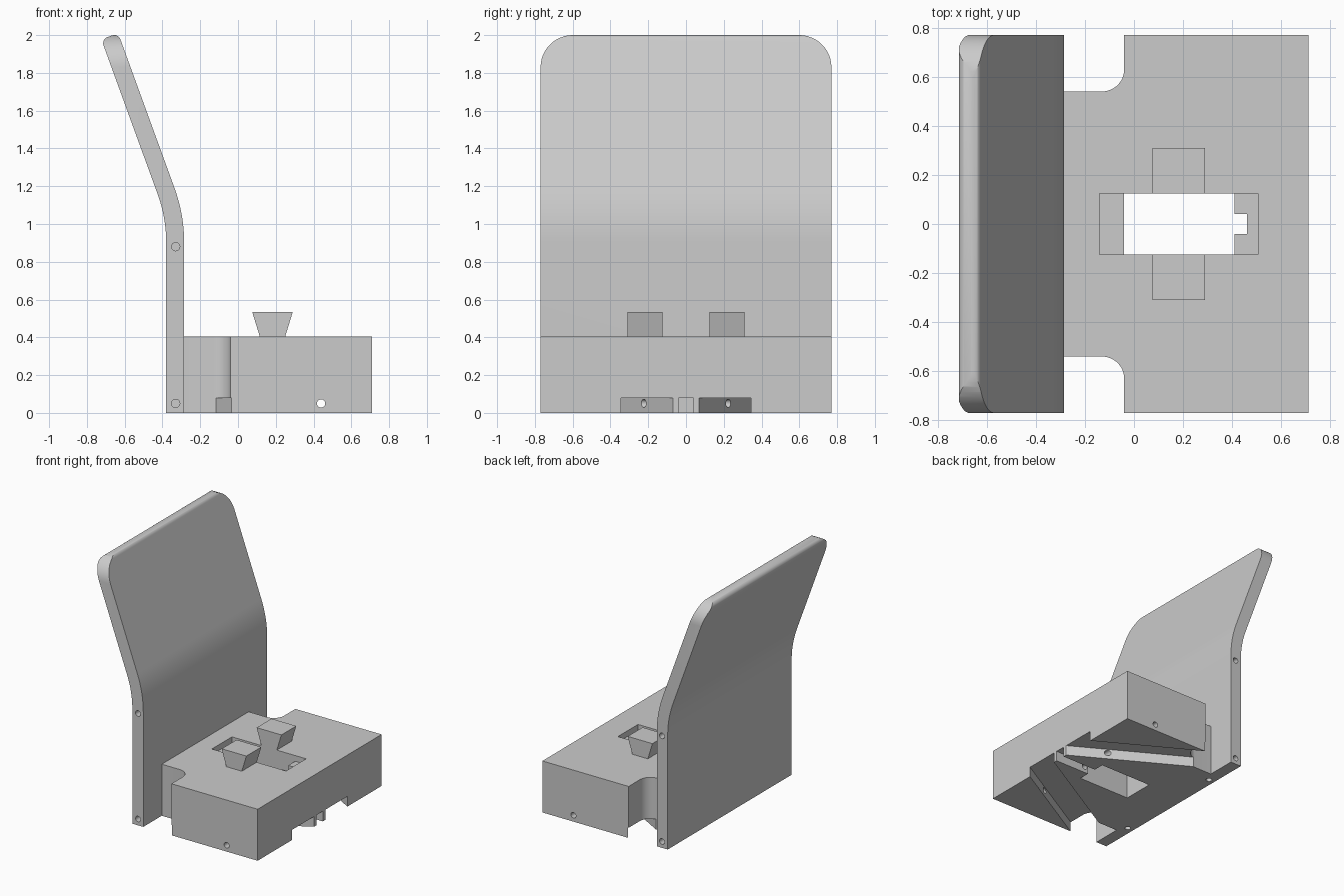
import bpy, bmesh, math
from mathutils import Vector

cube = bpy.data.objects.get("Cube")
if cube:
    bpy.data.objects.remove(cube, do_unlink=True)

grey = bpy.data.materials.new("plain grey")
grey.use_nodes = True
GREY = (0.6, 0.6, 0.6, 1)
grey.diffuse_color = GREY
grey.node_tree.nodes["Principled BSDF"].inputs["Base Color"].default_value = GREY


def prism(name, points, axis, lo, hi):
    """Extrude a 2D outline along x, y or z from lo to hi."""
    place = {"x": lambda a, b, t: (t, a, b),
             "y": lambda a, b, t: (a, t, b),
             "z": lambda a, b, t: (a, b, t)}[axis]
    bm = bmesh.new()
    face = bm.faces.new([bm.verts.new(place(a, b, lo)) for a, b in points])
    ext = bmesh.ops.extrude_face_region(bm, geom=[face])
    moved = [v for v in ext["geom"] if isinstance(v, bmesh.types.BMVert)]
    bmesh.ops.translate(bm, verts=moved, vec=Vector(place(0, 0, hi - lo)))
    bmesh.ops.recalc_face_normals(bm, faces=bm.faces)
    mesh = bpy.data.meshes.new(name)
    bm.to_mesh(mesh)
    bm.free()
    mesh.materials.append(grey)
    obj = bpy.data.objects.new(name, mesh)
    bpy.context.collection.objects.link(obj)
    return obj


def rect(a0, a1, b0, b1):
    return [(a0, b0), (a1, b0), (a1, b1), (a0, b1)]


def arc(ca, cb, r, start, end, n=12):
    angles = [math.radians(start + (end - start) * i / n) for i in range(n + 1)]
    return [(ca + r * math.cos(t), cb + r * math.sin(t)) for t in angles]


def circle(a, b, r=0.022):
    return arc(a, b, r, 0, 360, 24)[:-1]


def combine(obj, tools, operation="DIFFERENCE"):
    """Apply boolean tools to obj, then remove them."""
    for tool in tools:
        tool.hide_render = True
        mod = obj.modifiers.new("cut", "BOOLEAN")
        mod.operation, mod.object, mod.solver = operation, tool, "EXACT"
        bpy.context.view_layer.objects.active = obj
        bpy.ops.object.modifier_apply(modifier=mod.name)
        bpy.data.objects.remove(tool, do_unlink=True)


def smooth(obj):
    bpy.ops.object.select_all(action="DESELECT")
    obj.select_set(True)
    bpy.context.view_layer.objects.active = obj
    bpy.ops.object.shade_smooth_by_angle(angle=math.radians(30))


HALF = 0.77
FRONT, THICK = -0.285, 0.095
TOP = 0.405

# Backrest: upright slab, gentle 20 degree bend, filleted top edge
R, BEND_Z, LENGTH, FILLET = 0.85, 0.90, 0.872, 0.035
tilt = math.radians(20)
up = Vector((-math.sin(tilt), math.cos(tilt)))
out = Vector((math.cos(tilt), math.sin(tilt)))
centre_x = FRONT - R
front_end = Vector((centre_x, BEND_Z)) + out * R + up * LENGTH
front_c = front_end - (up + out) * FILLET
back_c = front_end - out * (THICK - FILLET) - up * FILLET
profile = ([(FRONT, 0)] + arc(centre_x, BEND_Z, R, 0, 20)
           + arc(*front_c, FILLET, 20, 110, 8)
           + arc(*back_c, FILLET, 110, 200, 8)
           + arc(centre_x, BEND_Z, R - THICK, 20, 0) + [(FRONT - THICK, 0)])
backrest = prism("backrest", profile, "y", -HALF, HALF)

# Rounded upper corners
CORNER = 0.17
outline = ([(-HALF, -0.1), (HALF, -0.1)]
           + arc(HALF - CORNER, 2 - CORNER, CORNER, 0, 90)
           + arc(CORNER - HALF, 2 - CORNER, CORNER, 90, 180))
combine(backrest, [prism("corner_shape", outline, "x", -1, 0)], "INTERSECT")

# Blind mounting holes in the sides and underside
holes = []
for s in (-1, 1):
    for z in (0.05, 0.88):
        holes.append(prism("side_hole", circle(-0.33, z), "y", s * 0.62, s * 0.8))
    holes.append(prism("bottom_hole", circle(-0.33, s * 0.465), "z", -0.05, 0.15))
combine(backrest, holes)
smooth(backrest)

# Base block with rounded notches beside the backrest
NOTCH_X, NOTCH_Y, NR = -0.04, 0.54, 0.09
half_outline = ([(0.71, HALF), (NOTCH_X, HALF)]
                + arc(NOTCH_X - NR, NOTCH_Y + NR, NR, 0, -90)
                + [(FRONT, NOTCH_Y)])
outline = half_outline + [(x, -y) for x, y in reversed(half_outline)]
base = prism("base_block", outline, "z", 0, TOP)

# Central opening with shallow ledges, guide slot and cross bore
cutters = [
    prism("opening", rect(-0.04, 0.41, -0.125, 0.125), "z", -0.1, 0.6),
    prism("ledges", rect(-0.14, 0.505, -0.125, 0.125), "z", TOP - 0.045, 0.6),
    prism("groove", rect(0.3, 0.46, -0.04, 0.04), "z", -0.1, 0.6),
    prism("slot", rect(0.3, 0.8, -0.04, 0.04), "z", -0.1, 0.08),
]
# Angled channels across the underside
SLOPE = 0.57
for s in (-1, 1):
    line = lambda y, x: (x, s * (y + (0.71 - x) * SLOPE))
    channel = [line(0.07, 0.8), line(0.345, 0.8), line(0.345, -0.2), line(0.07, -0.2)]
    cutters.append(prism("channel", channel, "z", -0.1, 0.08))
cutters.append(prism("cross_bore", circle(0.44, 0.05), "y", -0.9, 0.9))
combine(base, cutters)
smooth(base)

# Flared lugs on both sides of the opening
flare = [(0.115, TOP), (0.25, TOP), (0.29, 0.535), (0.075, 0.535)]
for side, s in (("left", 1), ("right", -1)):
    prism("flared_lug_" + side, flare, "y", s * 0.125, s * 0.31)
